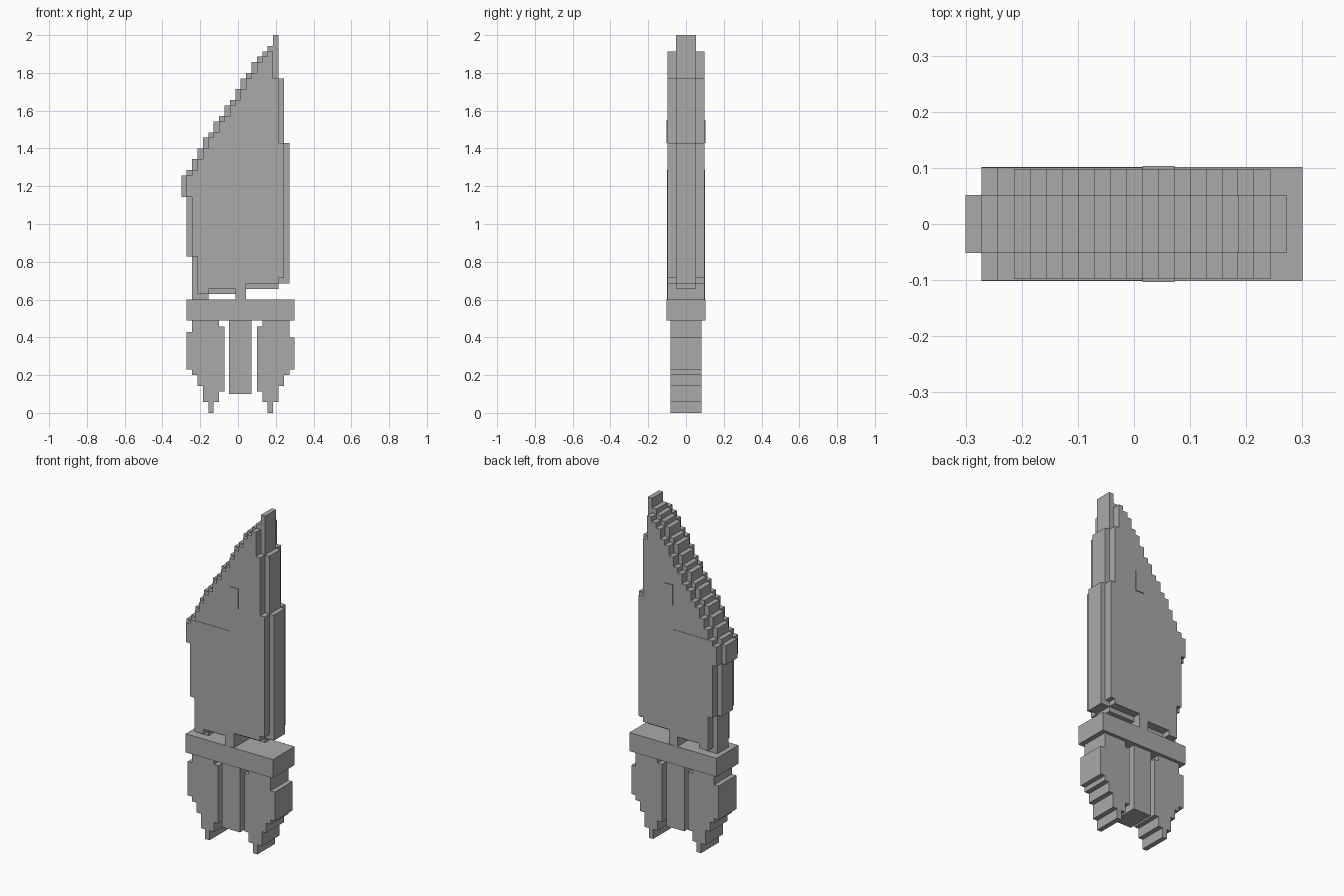
import bpy, bmesh

if "Cube" in bpy.data.objects:
    bpy.data.objects.remove(bpy.data.objects["Cube"])

U = 2 / 70          # block size: the model is 70 blocks tall
X0 = -0.3           # left edge of block column 0

grey = bpy.data.materials.new("plain grey")
grey.diffuse_color = (0.4, 0.4, 0.4, 1)
grey.use_nodes = True
grey.node_tree.nodes["Principled BSDF"].inputs["Base Color"].default_value = grey.diffuse_color


def finish(name, bm):
    bmesh.ops.recalc_face_normals(bm, faces=bm.faces)
    mesh = bpy.data.meshes.new(name)
    bm.to_mesh(mesh)
    bm.free()
    mesh.materials.append(grey)
    ob = bpy.data.objects.new(name, mesh)
    bpy.context.collection.objects.link(ob)
    return ob


def stepped_slab(name, columns, half):
    """Extrude a stepped outline; columns = {index: (bottom, top)} in blocks."""
    keys = sorted(columns)
    upper, lower = [], []
    for i in keys:
        bot, top = columns[i]
        for x in (i, i + 1):
            upper.append((x, top))
            lower.append((x, bot))
    outline = []
    for p in upper + lower[::-1]:
        if not outline or p != outline[-1]:
            outline.append(p)
    # drop points lying on straight runs
    n = len(outline)
    corners = []
    for k, p in enumerate(outline):
        a, b = outline[k - 1], outline[(k + 1) % n]
        if not (a[0] == p[0] == b[0] or a[1] == p[1] == b[1]):
            corners.append(p)
    bm = bmesh.new()
    face = bm.faces.new([bm.verts.new((X0 + x * U, -half, z * U)) for x, z in corners])
    ext = bmesh.ops.extrude_face_region(bm, geom=[face])
    moved = [v for v in ext["geom"] if isinstance(v, bmesh.types.BMVert)]
    bmesh.ops.translate(bm, verts=moved, vec=(0, 2 * half, 0))
    return finish(name, bm)


def box(name, x0, x1, half, z0, z1):
    bm = bmesh.new()
    bmesh.ops.create_cube(bm, size=1)
    for v in bm.verts:
        v.co = ((x0 + x1) / 2 + v.co.x * (x1 - x0), v.co.y * 2 * half,
                (z0 + z1) / 2 + v.co.z * (z1 - z0))
    return finish(name, bm)


# Blade core: thin slab whose stepped rim shows around the thicker body
tops = [44, 45, 47, 49, 51, 52, 54, 55, 57, 58, 60, 62, 63, 65, 66, 67, 68, 70, 62, 50]
bottoms = [40, 29] + [21] * 3 + [22] * 5 + [21] * 2 + [23] * 6 + [24] * 2
stepped_slab("blade_core", {i: (bottoms[i], tops[i]) for i in range(20)}, 0.052)

# Blade body: the core outline shrunk by one block, twice as thick
body_bottoms = [40, 29, 22, 22] + [23] * 5 + [21] * 2 + [24] * 6 + [25]
body = {i: (body_bottoms[i - 1], min(tops[i - 1], tops[i] - 1, tops[i + 1]))
        for i in range(1, 19)}
stepped_slab("blade_body", body, 0.098)

# Slightly raised panels on both blade faces
stepped_slab("blade_raised_panel",
             {i: (body[i][0], min(body[i][1], 45)) for i in range(1, 11)}, 0.1005)
box("blade_small_plate", 0.015, 0.072, 0.103, 1.43, 1.55)

# Guard
box("guard", -0.272, 0.3, 0.102, 0.49, 0.6)

# Handle: central grip and two stepped side lobes
box("grip", -0.047, 0.071, 0.083, 0.1, 0.49)
lobe = {1: (8, 15), 2: (7, 17.15), 3: (5, 17.15), 4: (2, 17.15),
        5: (0, 17.15), 6: (2, 17.15), 7: (4, 16)}
stepped_slab("left_lobe", lobe, 0.083)
right = {21 - i: span for i, span in lobe.items()}
right[20] = (8, 14)
stepped_slab("right_lobe", right, 0.083)
